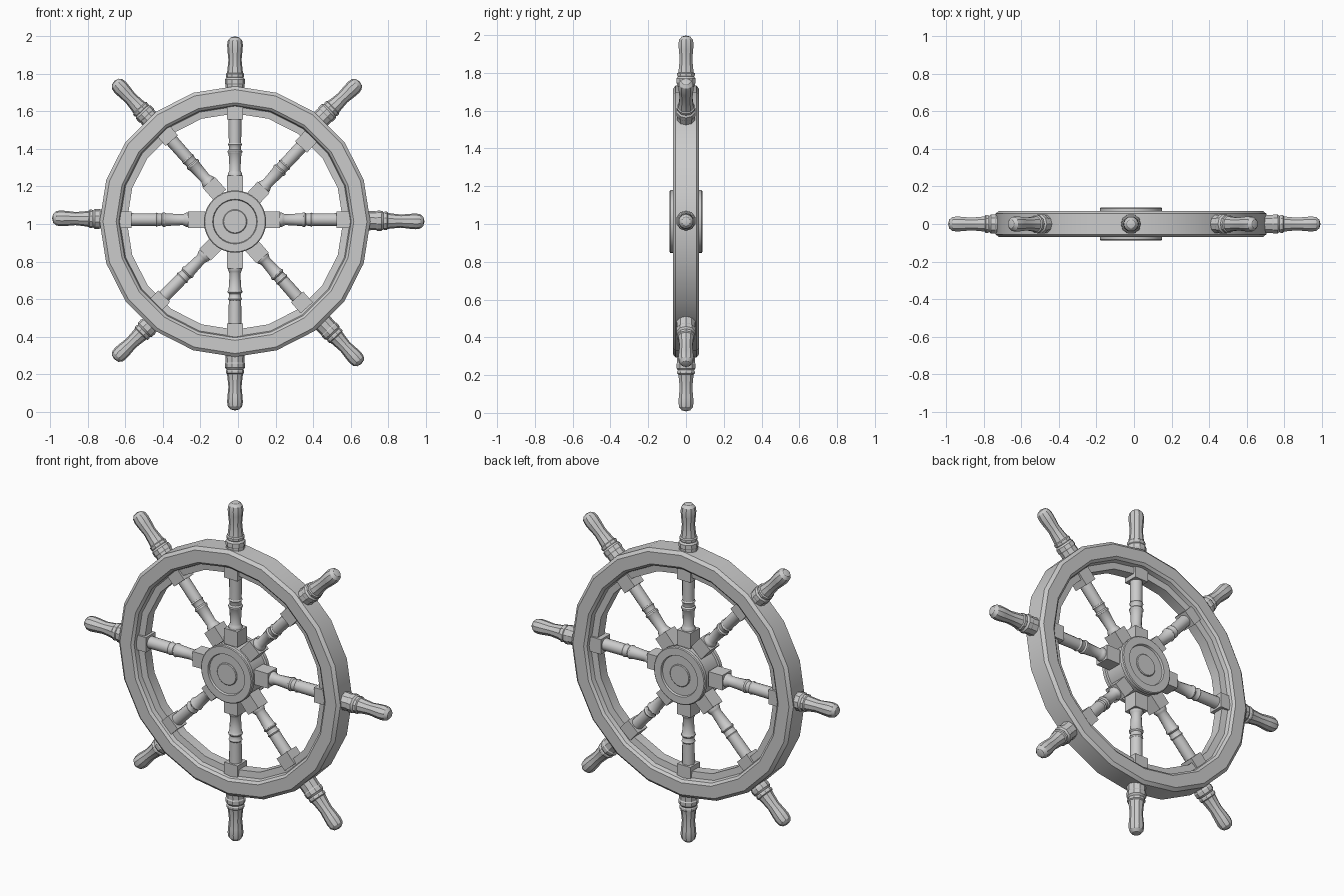
import bpy, bmesh, math
from mathutils import Vector, Matrix

if "Cube" in bpy.data.objects:
    bpy.data.objects.remove(bpy.data.objects["Cube"])

CENTER = Vector((-0.016, 0, 1.013))


def finish(name, bm, matrix, smooth=30):
    bmesh.ops.recalc_face_normals(bm, faces=bm.faces)
    me = bpy.data.meshes.new(name)
    bm.to_mesh(me)
    bm.free()
    ob = bpy.data.objects.new(name, me)
    bpy.context.collection.objects.link(ob)
    ob.matrix_world = matrix
    bpy.ops.object.select_all(action='DESELECT')
    ob.select_set(True)
    bpy.context.view_layer.objects.active = ob
    if smooth:
        bpy.ops.object.shade_smooth_by_angle(angle=math.radians(smooth))
    return ob


def lathe(name, profile, sides, matrix, closed=False, smooth=30):
    """Turn (radius, height) points about local z."""
    bm = bmesh.new()
    pts = [bm.verts.new((r, 0, h)) for r, h in profile]
    edges = [bm.edges.new(p) for p in zip(pts, pts[1:])]
    if closed:
        edges.append(bm.edges.new((pts[-1], pts[0])))
    bmesh.ops.spin(bm, geom=pts + edges, axis=(0, 0, 1), cent=(0, 0, 0),
                   steps=sides, angle=math.tau)
    bmesh.ops.remove_doubles(bm, verts=bm.verts, dist=1e-4)
    return finish(name, bm, matrix, smooth)


def along(origin, direction):
    """Frame whose z axis follows a direction in the wheel plane, y kept as depth."""
    z = direction.normalized()
    y = Vector((0, 1, 0))
    x = y.cross(z)
    return Matrix.Translation(origin) @ Matrix((x, y, z)).transposed().to_4x4()


def block(name, pos, direction, length, width=0.087):
    bm = bmesh.new()
    bmesh.ops.create_cube(bm, size=1)
    bmesh.ops.scale(bm, vec=(width, width, length), verts=bm.verts)
    return finish(name, bm, along(pos, direction), 0)


def at(x, z):
    return CENTER + Vector((x, 0, z))


facing = along(CENTER, Vector((0, 0, 1))) @ Matrix.Rotation(math.pi / 2, 4, 'X')

# 20-sided rim with chamfered edges and a thin inner lip
half = [(0.575, 0.03), (0.612, 0.034), (0.618, 0.058), (0.632, 0.07),
        (0.702, 0.07), (0.72, 0.055)]
rim = half + [(r, -h) for r, h in reversed(half)]
lathe("rim", rim, 20, facing @ Matrix.Rotation(math.pi / 2, 4, 'Z'), closed=True)

# hub drum with a recessed face and a centre boss on both sides
face = [(0, 0.083), (0.06, 0.083), (0.064, 0.079), (0.064, 0.076), (0.115, 0.076),
        (0.119, 0.087), (0.161, 0.087), (0.166, 0.083), (0.166, 0.063), (0.155, 0.06)]
lathe("hub", face + [(r, -h) for r, h in reversed(face)], 32, facing)

# spokes: inner block centre, outer block centre
spokes = [((0, 0.20), (0, 0.582)), ((0.122, 0.15), (0.378, 0.425)),
          ((0.195, 0.01), (0.578, 0.01)), ((0.117, -0.16), (0.356, -0.43)),
          ((0, -0.205), (0, -0.58)), ((-0.128, -0.145), (-0.404, -0.425)),
          ((-0.205, 0.01), (-0.59, 0.01)), ((-0.11, 0.175), (-0.362, 0.46))]
turning = [(0.038, 0), (0.038, 0.14), (0.034, 0.16), (0.029, 0.19), (0.031, 0.30),
           (0.034, 0.42), (0.039, 0.44), (0.039, 0.46), (0.032, 0.48),
           (0.033, 0.53), (0.038, 0.55), (0.033, 0.57), (0.034, 0.86),
           (0.036, 1)]
for i, (a, b) in enumerate(spokes):
    p, q = at(*a), at(*b)
    d = q - p
    block(f"spoke_inner_block_{i}", p, d, 0.09)
    block(f"spoke_outer_block_{i}", q, d, 0.078)
    lathe(f"spoke_{i}", [(r, t * d.length) for r, t in turning], 12, along(p, d))

# handles: tip position and the angle the handle points in
handles = [((0, 0.985), 90), ((0.663, 0.745), 44), ((1.008, 0), -1),
           ((0.672, -0.758), -47), ((0, -1.005), -90), ((-0.642, -0.733), 224),
           ((-0.973, 0.018), 179), ((-0.642, 0.748), 133)]
grip = [(0, 0), (0.024, -0.006), (0.038, -0.022), (0.042, -0.045), (0.040, -0.075),
        (0.035, -0.125), (0.040, -0.175), (0.043, -0.195), (0.049, -0.20),
        (0.049, -0.212), (0.045, -0.218), (0.053, -0.228), (0.054, -0.25),
        (0.050, -0.256), (0.053, -0.33), (0, -0.33)]
for i, (tip, deg) in enumerate(handles):
    a = math.radians(deg)
    d = Vector((math.cos(a), 0, math.sin(a)))
    lathe(f"handle_{i}", grip, 10, along(at(*tip), d))
